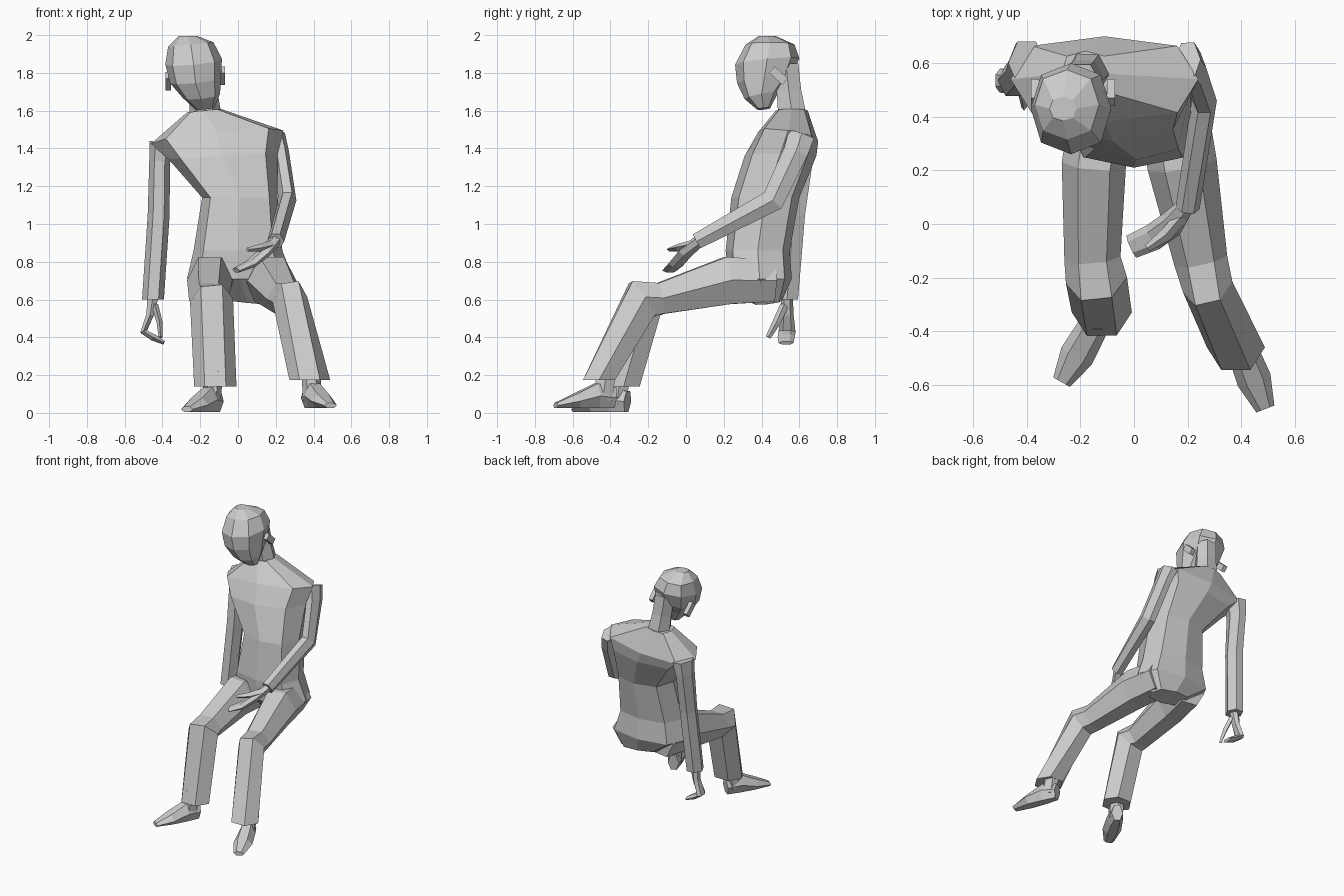
import bpy, bmesh
from math import cos, sin, pi, radians
from mathutils import Vector as V


def loft(name, rings):
    """Skin a list of equal-length point rings and cap both ends."""
    bm = bmesh.new()
    vs = [[bm.verts.new(p) for p in r] for r in rings]
    n = len(vs[0])
    for a, b in zip(vs, vs[1:]):
        for i in range(n):
            j = (i + 1) % n
            bm.faces.new((a[i], a[j], b[j], b[i]))
    bm.faces.new(vs[0][::-1])
    bm.faces.new(vs[-1])
    bmesh.ops.recalc_face_normals(bm, faces=bm.faces)
    me = bpy.data.meshes.new(name)
    bm.to_mesh(me)
    bm.free()
    ob = bpy.data.objects.new(name, me)
    bpy.context.collection.objects.link(ob)
    return ob


def ring(c, u, v, n, box=1.0):
    """Polygon around c; odd corners are pushed out by box."""
    out = []
    for i in range(n):
        a = 2 * pi * i / n
        k = box if i % 2 else 1.0
        out.append(c + (u * cos(a) + v * sin(a)) * k)
    return out


def stack(name, rows, n=8, box=1.0):
    """Horizontal rings: x, y, z, half width, half depth, side slope, front slope."""
    loft(name, [ring(V((x, y, z)), V((w, 0, w * s)), V((0, d, d * f)), n, box)
                for x, y, z, w, d, s, f in rows])


def limb(name, path, side=(1, 0, 0), n=6, end=None):
    """Tube along a path of x, y, z, half width, half thickness."""
    pts = [V(p[:3]) for p in path]
    rings = []
    for i, p in enumerate(path):
        t = V((0, 0, 0))
        if i > 0:
            t += (pts[i] - pts[i - 1]).normalized()
        if i < len(pts) - 1:
            t += (pts[i + 1] - pts[i]).normalized()
        if end and i == len(pts) - 1:
            t = V(end)
        t.normalize()
        s = V(side)
        u = (s - t * s.dot(t)).normalized()
        v = t.cross(u)
        k = 1 / sin(pi / 3) if n == 6 else 1.0
        rings.append(ring(pts[i], u * p[3], v * p[4] * k, n))
    return loft(name, rings)


# Torso leaning towards one side, from seat to neck base
stack("torso", [
    (0.05, 0.43, 0.59, 0.15, 0.08, -0.1, 0.1),
    (0.01, 0.39, 0.71, 0.28, 0.17, 0, 0),
    (0.00, 0.38, 0.86, 0.235, 0.17, 0, 0),
    (0.01, 0.42, 1.14, 0.20, 0.18, 0, 0),
    (-0.08, 0.50, 1.36, 0.29, 0.19, 0.05, 0),
    (-0.11, 0.54, 1.46, 0.35, 0.16, 0.1, -0.15),
    (-0.18, 0.56, 1.60, 0.09, 0.085, 0.1, 0)], 8, 1.1)

# Neck and head
limb("neck", [(-0.17, 0.565, 1.56, 0.085, 0.075),
              (-0.185, 0.545, 1.70, 0.075, 0.065),
              (-0.20, 0.53, 1.84, 0.075, 0.065)])
stack("head", [
    (-0.175, 0.41, 1.61, 0.05, 0.035, 0.1, 0.1),
    (-0.195, 0.40, 1.68, 0.10, 0.09, 0.1, 0.2),
    (-0.225, 0.415, 1.76, 0.135, 0.145, 0.1, 0.1),
    (-0.235, 0.43, 1.86, 0.15, 0.17, 0.1, 0.1),
    (-0.25, 0.445, 1.95, 0.12, 0.13, 0.1, 0),
    (-0.265, 0.43, 1.995, 0.05, 0.045, 0, 0)], 8, 1.05)

# Ears
for name, x, z in (("ear_right", -0.37, 1.755), ("ear_left", -0.085, 1.785)):
    bpy.ops.mesh.primitive_cube_add(size=1, location=(x, 0.49, z),
                                    rotation=(radians(-42), 0, 0))
    ob = bpy.context.object
    ob.name = name
    ob.scale = (0.03, 0.095, 0.045)

# Sleeved arms: one hangs straight, one bends over the thigh
limb("arm_hanging", [(-0.40, 0.60, 1.43, 0.07, 0.08),
                     (-0.415, 0.60, 1.33, 0.055, 0.07),
                     (-0.42, 0.57, 1.05, 0.058, 0.06),
                     (-0.45, 0.535, 0.60, 0.058, 0.058)], end=(0, 0, -1))
limb("arm_bent", [(0.20, 0.61, 1.47, 0.05, 0.07),
                  (0.225, 0.58, 1.38, 0.045, 0.065),
                  (0.262, 0.46, 1.125, 0.047, 0.062),
                  (0.20, 0.06, 0.91, 0.045, 0.042)])

# Hands: palm with fingers, and a thumb
limb("hand_hanging", [(-0.45, 0.535, 0.62, 0.03, 0.03),
                      (-0.465, 0.535, 0.52, 0.035, 0.02),
                      (-0.50, 0.535, 0.43, 0.045, 0.018),
                      (-0.45, 0.53, 0.40, 0.045, 0.018),
                      (-0.39, 0.53, 0.37, 0.04, 0.01)], (0, 1, 0))
limb("thumb_hanging", [(-0.44, 0.52, 0.57, 0.022, 0.018),
                       (-0.415, 0.48, 0.48, 0.022, 0.016),
                       (-0.41, 0.435, 0.40, 0.014, 0.01)], (0, 1, 0), 4)
limb("hand_bent", [(0.205, 0.08, 0.92, 0.03, 0.028),
                   (0.14, 0.0, 0.85, 0.05, 0.025),
                   (0.07, -0.05, 0.79, 0.05, 0.02),
                   (-0.01, -0.085, 0.755, 0.045, 0.012)], (-0.5, 0.9, 0))
limb("thumb_bent", [(0.18, 0.03, 0.89, 0.025, 0.025),
                    (0.12, -0.04, 0.875, 0.025, 0.02),
                    (0.05, -0.09, 0.865, 0.014, 0.01)], (-0.5, 0.9, 0), 4)

# Trouser legs bent at the knee
limb("leg_right", [(-0.11, 0.46, 0.70, 0.12, 0.11),
                   (-0.15, 0.22, 0.70, 0.12, 0.125),
                   (-0.155, -0.13, 0.605, 0.105, 0.082),
                   (-0.14, -0.21, 0.595, 0.115, 0.105),
                   (-0.12, -0.33, 0.14, 0.112, 0.085)], end=(0, 0, -1))
limb("leg_left", [(0.14, 0.46, 0.70, 0.13, 0.11),
                  (0.18, 0.22, 0.70, 0.13, 0.125),
                  (0.25, -0.14, 0.605, 0.10, 0.082),
                  (0.275, -0.235, 0.60, 0.095, 0.108),
                  (0.38, -0.46, 0.175, 0.108, 0.085)], end=(0, 0, -1))

# Shoes, with ankles reaching into the cuffs
for name, x, y, z, dx, dy in (("right", -0.11, -0.31, 0.0, -0.16, -0.28),
                              ("left", 0.37, -0.38, 0.02, 0.12, -0.31)):
    path = [(x + dx * f, y + dy * f, z + h + 0.005, w, h)
            for f, w, h in ((0, 0.04, 0.055), (0.3, 0.058, 0.065),
                            (0.65, 0.065, 0.038), (1, 0.036, 0.014))]
    limb("shoe_" + name, path, (-dy, dx, 0), end=(dx, dy, 0))
    limb("ankle_" + name, [(x + dx * 0.2, y + dy * 0.2, z + 0.05, 0.05, 0.05),
                           (x + dx * 0.12, y + dy * 0.12, z + 0.22, 0.05, 0.05)])
